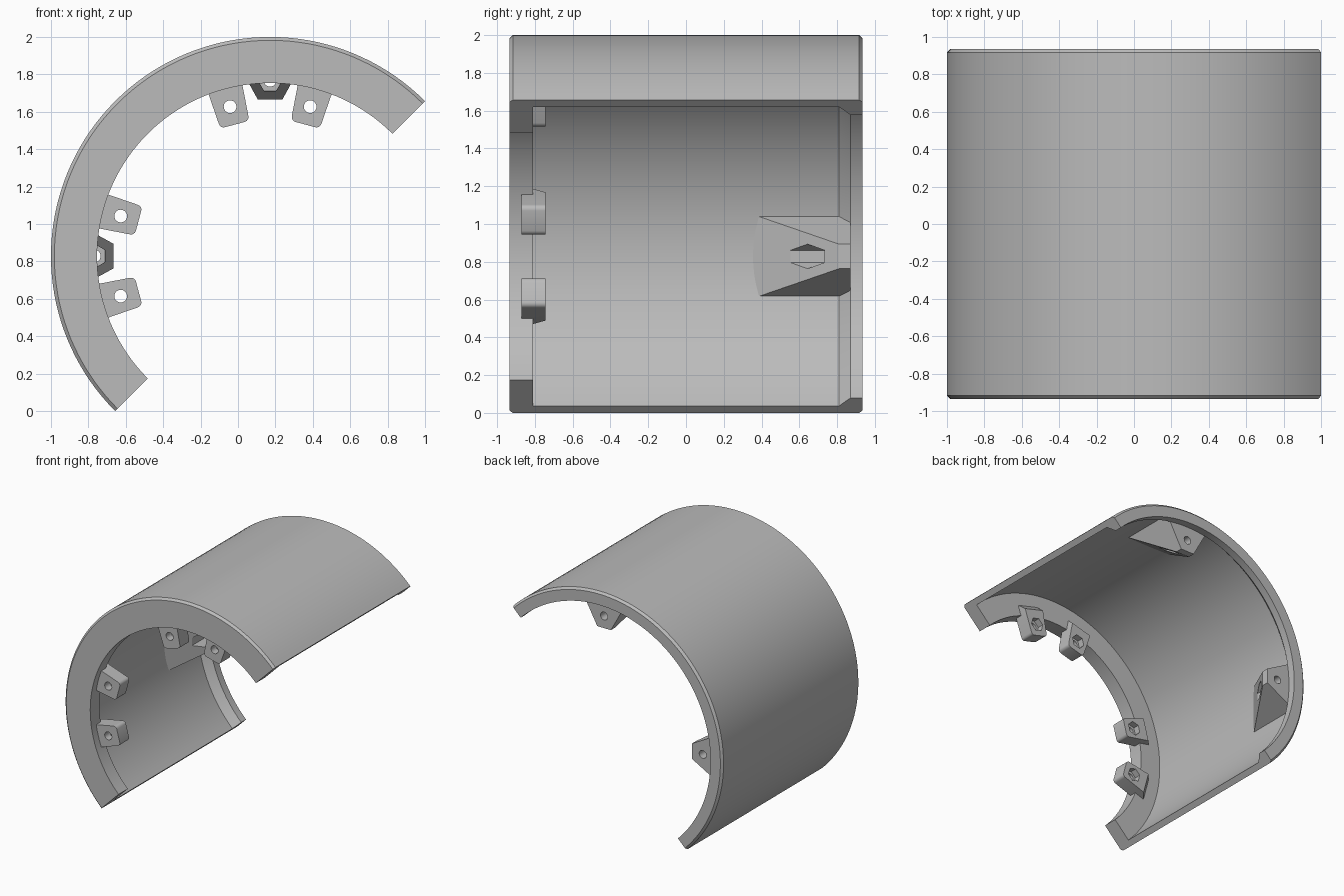
import bpy
import bmesh
from math import sin, cos, pi, radians, sqrt

if "Cube" in bpy.data.objects:
    bpy.data.objects.remove(bpy.data.objects["Cube"], do_unlink=True)

R = 2 / (1 + sqrt(0.5))          # outer radius of the half shell
CX, CZ = R - 1, 2 - R            # cylinder axis
END = 0.935                      # half length

grey = bpy.data.materials.new("plain grey")
grey.use_nodes = True
grey.diffuse_color = (0.5, 0.5, 0.5, 1)
grey.node_tree.nodes["Principled BSDF"].inputs["Base Color"].default_value = (0.5, 0.5, 0.5, 1)


def finish(name, bm, turn=0.0):
    """Turn a bmesh into an object placed on the cylinder axis."""
    bmesh.ops.recalc_face_normals(bm, faces=bm.faces)
    mesh = bpy.data.meshes.new(name)
    bm.to_mesh(mesh)
    bm.free()
    mesh.materials.append(grey)
    ob = bpy.data.objects.new(name, mesh)
    ob.location = (CX, 0, CZ)
    ob.rotation_euler = (0, turn, 0)
    bpy.context.collection.objects.link(ob)
    return ob


def select_only(ob):
    bpy.ops.object.select_all(action='DESELECT')
    ob.select_set(True)
    bpy.context.view_layer.objects.active = ob


def smooth(ob):
    select_only(ob)
    bpy.ops.object.shade_smooth_by_angle(angle=radians(30))


def prism(section, y0, y1):
    """Extrude an (x, z) outline along y."""
    bm = bmesh.new()
    face = bm.faces.new([bm.verts.new((x, y0, z)) for x, z in section])
    ext = bmesh.ops.extrude_face_region(bm, geom=[face], use_keep_orig=True)
    moved = [g for g in ext["geom"] if isinstance(g, bmesh.types.BMVert)]
    bmesh.ops.translate(bm, verts=moved, vec=(0, y1 - y0, 0))
    bmesh.ops.recalc_face_normals(bm, faces=bm.faces)
    return bm


def slice_off(bm, point, normal):
    """Remove the side the normal points to and close the cut."""
    geom = bm.verts[:] + bm.edges[:] + bm.faces[:]
    bmesh.ops.bisect_plane(bm, geom=geom, plane_co=point, plane_no=normal, clear_outer=True)
    bmesh.ops.holes_fill(bm, edges=[e for e in bm.edges if e.is_boundary], sides=0)


def drill(ob, turn, radius_at, size, sides, y0, y1):
    """Cut a round or six-sided hole that runs along y."""
    ring = [(size * cos(2 * pi * i / sides), radius_at + size * sin(2 * pi * i / sides))
            for i in range(sides)]
    cutter = finish("hole_cutter", prism(ring, y0, y1), turn)
    cutter.hide_render = True
    mod = ob.modifiers.new("hole", 'BOOLEAN')
    mod.operation = 'DIFFERENCE'
    mod.solver = 'EXACT'
    mod.object = cutter
    select_only(ob)
    bpy.ops.object.modifier_apply(modifier=mod.name)
    bpy.data.objects.remove(cutter, do_unlink=True)


# Half shell: wall section (radius, y) swept through half a turn
C = 0.018
section = [(R - C, -END), (R, -END + C), (R, END - C), (R - C, END),
           (1.06, END), (1.06, 0.87), (1.12, 0.81), (1.12, -0.81),
           (0.925, -0.81), (0.925, -END)]
STEPS = 72
bm = bmesh.new()
rings = []
for i in range(STEPS + 1):
    a = radians(45) + pi * i / STEPS
    rings.append([bm.verts.new((r * cos(a), y, r * sin(a))) for r, y in section])
n = len(section)
for a, b in zip(rings, rings[1:]):
    for k in range(n):
        m = (k + 1) % n
        bm.faces.new((a[k], a[m], b[m], b[k]))
bm.faces.new(rings[0])
bm.faces.new(rings[-1])
smooth(finish("half_shell", bm))


# Front tabs: tapered lugs with rounded tips, a bolt hole and a nut pocket
def front_tab(name, angle):
    turn = radians(90 - angle)
    bm = prism([(-0.08, 0.728), (0.08, 0.728), (0.1, 1.01), (-0.1, 1.01)], -0.87, -0.745)
    tips = [e for e in bm.edges if all(v.co.z < 0.75 for v in e.verts)
            and abs(e.verts[0].co.y - e.verts[1].co.y) > 0.05]
    bmesh.ops.bevel(bm, geom=tips, offset=0.025, segments=4, profile=0.5, affect='EDGES')
    slice_off(bm, (0, -0.81, 1.01), (0, 0.055, 0.065))
    ob = finish(name, bm, turn)
    drill(ob, turn, 0.827, 0.034, 24, -1, -0.5)
    drill(ob, turn, 0.827, 0.06, 6, -0.8, -0.5)
    smooth(ob)


for side, middle in (("top", 90), ("right", 180)):
    for i, offset in enumerate((-15, 15)):
        front_tab(f"{side}_front_tab_{i + 1}", middle + offset)


# Rear brackets: wedges behind the lip, with a bolt hole and a nut pocket
def rear_bracket(name, angle):
    turn = radians(90 - angle)
    bm = prism([(-0.065, 0.836), (0.065, 0.836), (0.233, 1.14), (-0.233, 1.14)], 0.2, 0.87)
    slice_off(bm, (0, 0.81, 0.836), (0, -0.262, -0.42))
    ob = finish(name, bm, turn)
    drill(ob, turn, 0.94, 0.034, 24, 0.3, 1)
    drill(ob, turn, 0.94, 0.065, 6, 0.3, 0.76)
    smooth(ob)


rear_bracket("top_rear_bracket", 90)
rear_bracket("right_rear_bracket", 180)
